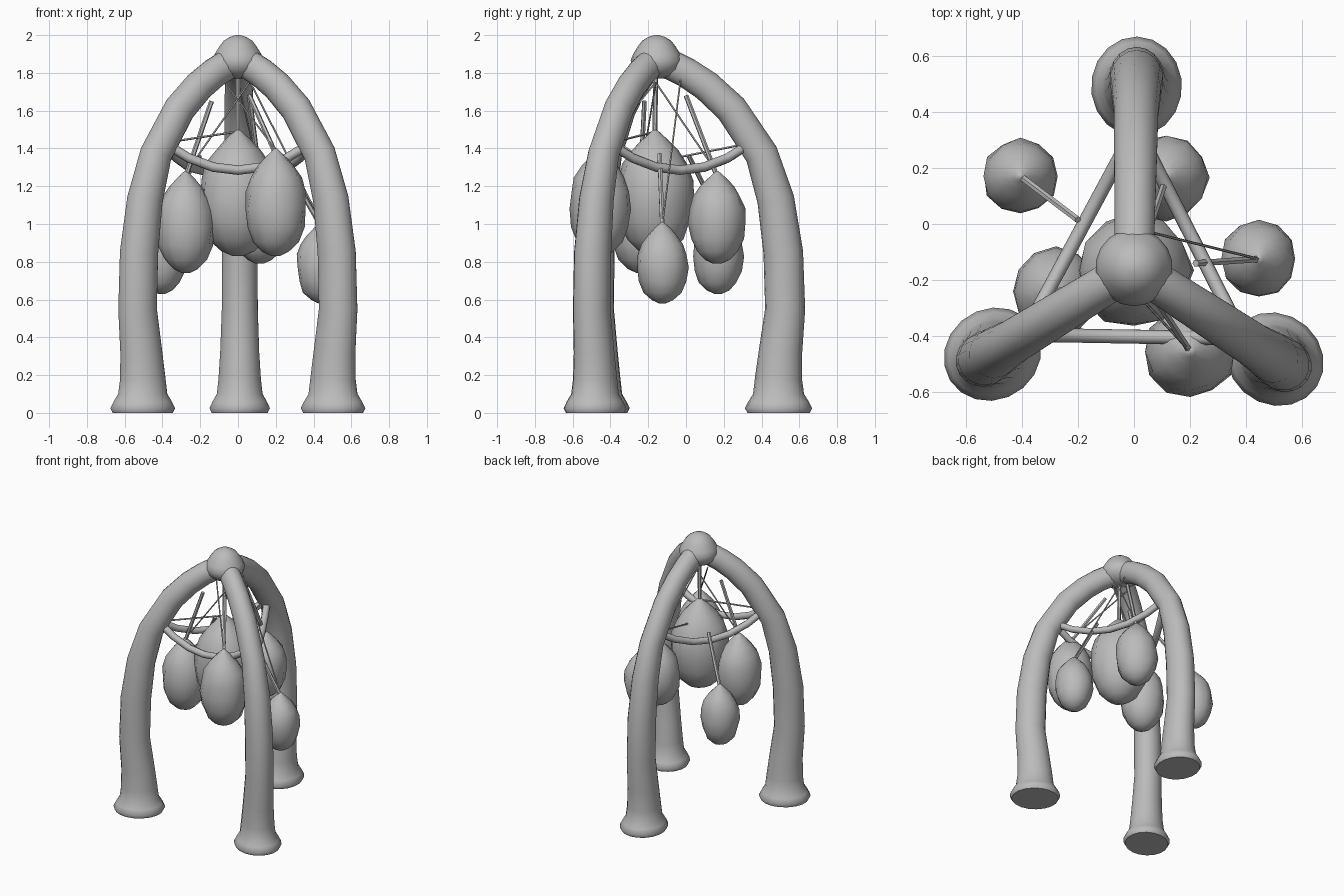
import bpy, bmesh, math, random
from mathutils import Vector

random.seed(4)
if "Cube" in bpy.data.objects:
    bpy.data.objects.remove(bpy.data.objects["Cube"])

grey = bpy.data.materials.new("plain grey")
grey.use_nodes = True
colour = (0.5, 0.5, 0.5, 1)
grey.diffuse_color = colour
grey.node_tree.nodes["Principled BSDF"].inputs["Base Color"].default_value = colour


def finish(name, bm):
    bmesh.ops.recalc_face_normals(bm, faces=bm.faces[:])
    mesh = bpy.data.meshes.new(name)
    bm.to_mesh(mesh)
    bm.free()
    mesh.materials.append(grey)
    ob = bpy.data.objects.new(name, mesh)
    bpy.context.collection.objects.link(ob)
    bpy.ops.object.select_all(action='DESELECT')
    ob.select_set(True)
    bpy.context.view_layer.objects.active = ob
    bpy.ops.object.shade_smooth_by_angle(angle=math.radians(55))


def tube(name, points, radii, sides=8, jitter=0.0, squash=1.0):
    """Sweep a round section of changing radius along a path."""
    pts = [Vector(p) for p in points]
    side = (pts[-1] - pts[0]).cross(Vector((0, 0, 1)))
    if side.length < 0.001:
        side = Vector((1, 0, 0))
    bm = bmesh.new()
    rings = []
    for i, (p, r) in enumerate(zip(pts, radii)):
        t = (pts[min(i + 1, len(pts) - 1)] - pts[max(i - 1, 0)]).normalized()
        u = t.cross(side).normalized()
        v = t.cross(u) * squash
        ring = []
        for k in range(sides):
            a = math.tau * k / sides
            rr = r * (1 + random.uniform(-jitter, jitter))
            ring.append(bm.verts.new(p + rr * (u * math.cos(a) + v * math.sin(a))))
        rings.append(ring)
    for lo, hi in zip(rings, rings[1:]):
        for k in range(sides):
            n = (k + 1) % sides
            bm.faces.new((lo[k], lo[n], hi[n], hi[k]))
    bm.faces.new(rings[0])
    bm.faces.new(rings[-1])
    finish(name, bm)


apex = Vector((0, -0.155, 0))

# Arched legs with flared feet: reach from the apex, height, radius
leg_profile = [
    (.645, 0, .165), (.645, .025, .178), (.645, .06, .16), (.645, .1, .135),
    (.645, .18, .125), (.655, .32, .115), (.68, .55, .106), (.67, .85, .105),
    (.63, 1.13, .098), (.555, 1.37, .088), (.395, 1.61, .085),
    (.265, 1.73, .082), (.16, 1.8, .08), (.08, 1.84, .08), (0, 1.865, .08),
]


def leg_point(angle, scale, reach, z):
    a = math.radians(angle)
    return apex + Vector((reach * scale * math.cos(a), reach * scale * math.sin(a), z))


legs = {"back": (89.2, 1.0), "front_left": (-33, .93), "front_right": (-148.5, .917)}
for name, (angle, scale) in legs.items():
    tube(name + "_leg", [leg_point(angle, scale, r, z) for r, z, _ in leg_profile],
         [p[2] for p in leg_profile], 18, squash=.91)

# Rounded knob flaring into the legs
knob = [(1.77, .03), (1.785, .085), (1.82, .125), (1.865, .138), (1.9, .125),
        (1.94, .1), (1.97, .077), (1.99, .045), (2, .012)]
tube("top_knob", [apex + Vector((0, 0, z)) for z, _ in knob], [r for _, r in knob], 18)

# Sagging braces between neighbouring legs
anchors = [leg_point(a, s, .5, 1.43) for a, s in legs.values()]
for i, a in enumerate(anchors):
    b = anchors[(i + 1) % 3]
    path = []
    for k in range(7):
        f = k / 6
        path.append(a.lerp(b, f) - Vector((0, 0, .58 * f * (1 - f))))
    tube("brace_%d" % (i + 1), path, [.025] * 7, 8)

# Hanging pods: pointed top, full middle, rounded base
pod_shape = [(0, .14), (.04, .43), (.13, .73), (.27, .92), (.44, 1), (.6, .96),
             (.73, .82), (.84, .58), (.93, .3), (.98, .12), (1, .04)]
# name: centre x, y, base z, tip z, radius, top of its rod
pods = {
    "centre_pod": (0, -.165, .83, 1.5, .205, (0, -.16, 1.8)),
    "front_pod": (.2, -.455, .83, 1.4, .163, (.06, -.24, 1.68)),
    "right_pod": (-.277, -.24, .74, 1.28, .155, (-.14, -.22, 1.65)),
    "back_pod": (.115, .165, .79, 1.28, .15, (.06, 0, 1.68)),
    "back_right_pod": (-.405, .17, .63, 1.08, .134, (-.2, .015, 1.36)),
    "left_pod": (.445, -.125, .58, 1.01, .134, (.22, -.14, 1.37)),
}
for name, (x, y, low, high, radius, top) in pods.items():
    tube(name, [(x, y, low + f * (high - low)) for f, _ in pod_shape],
         [radius * r for _, r in pod_shape], 12, jitter=.045)
    tube(name + "_rod", [(x, y, high - .03), top], [.013, .013], 6)

# Thin crossing strings from under the knob to the pod tips
starts = {"left_pod": (.06, -.03, 1.76), "back_pod": (0, -.16, 1.75),
          "right_pod": (.06, -.16, 1.75), "front_pod": (-.07, -.16, 1.75)}
for name, start in starts.items():
    x, y, _, high, _, _ = pods[name]
    tube(name + "_string", [start, (x, y, high - .01)], [.005, .005], 5)

# Tie strings from the centre pod to two of the legs
tube("back_tie_string", [(0, -.16, 1.33), anchors[0]], [.006, .006], 5)
tube("right_tie_string", [(0, -.16, 1.49), anchors[2]], [.006, .006], 5)
